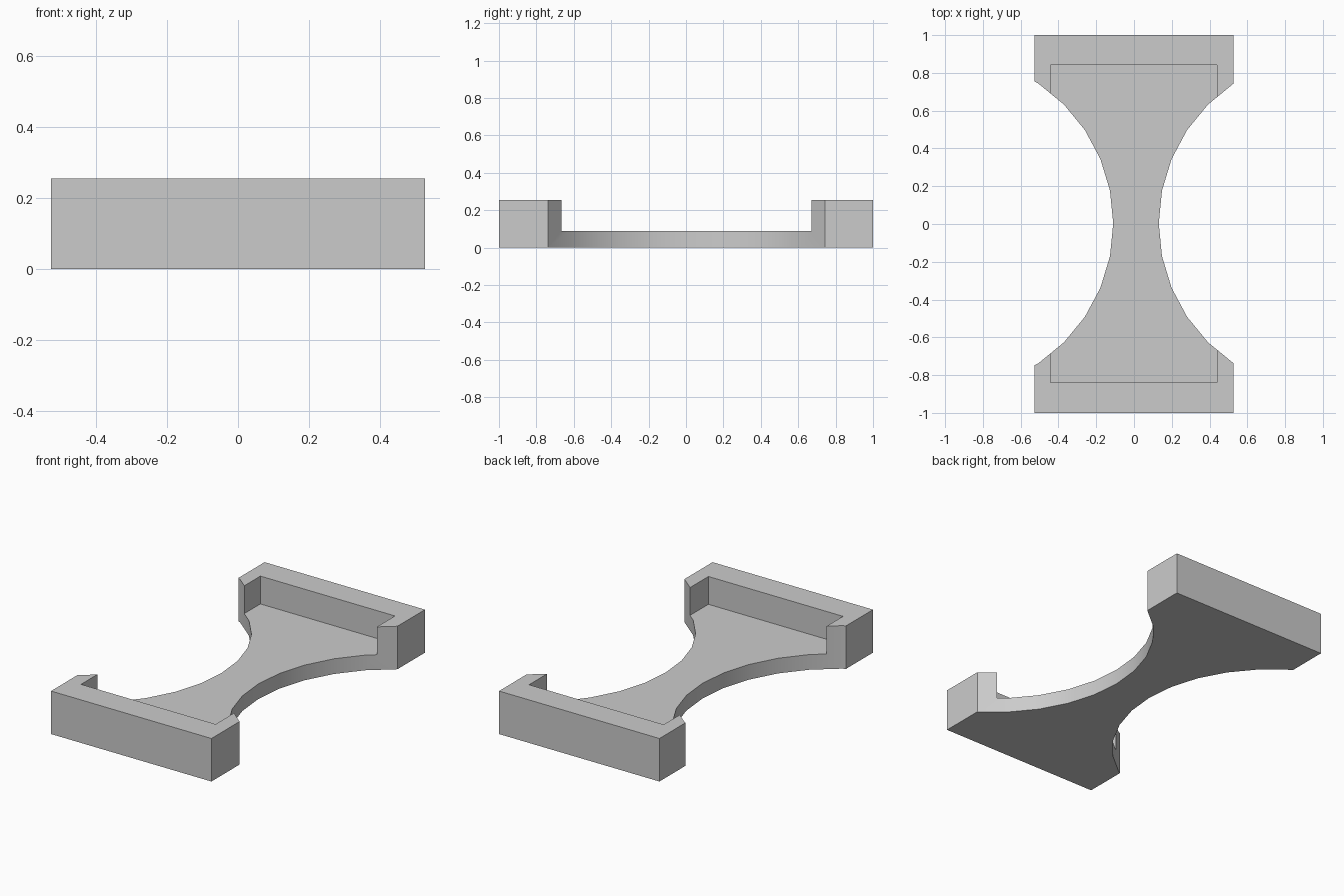
import bpy

cube = bpy.data.objects.get("Cube")
if cube:
    bpy.data.objects.remove(cube, do_unlink=True)

HALF_X, HEIGHT, FLOOR = 0.526, 0.255, 0.09

grey = bpy.data.materials.new("plain_grey")
grey.use_nodes = True
COLOUR = (0.6, 0.6, 0.6, 1)
grey.diffuse_color = COLOUR
grey.node_tree.nodes["Principled BSDF"].inputs["Base Color"].default_value = COLOUR


def box(name, low, high):
    """Add a box spanning two opposite corners."""
    bpy.ops.mesh.primitive_cube_add(size=1, location=[(a + b) / 2 for a, b in zip(low, high)])
    obj = bpy.context.object
    obj.name = name
    obj.scale = [b - a for a, b in zip(low, high)]
    bpy.ops.object.transform_apply(location=True, rotation=False, scale=True)
    obj.data.materials.append(grey)
    return obj


def cut(target, cutter):
    """Subtract the cutter from the target and discard it."""
    cutter.hide_render = True
    mod = target.modifiers.new("cut", 'BOOLEAN')
    mod.operation = 'DIFFERENCE'
    mod.solver = 'EXACT'
    mod.object = cutter
    bpy.context.view_layer.objects.active = target
    bpy.ops.object.modifier_apply(modifier=mod.name)
    bpy.data.objects.remove(cutter, do_unlink=True)


# Full-height block
holder = box("holder_tray", (-HALF_X, -1, 0), (HALF_X, 1, HEIGHT))

# Rounded waist scooped out of both long sides
for x in (1.021, -1.0):
    bpy.ops.mesh.primitive_cylinder_add(vertices=32, radius=0.89, depth=1, location=(x, 0.003, 0))
    waist = bpy.context.object
    waist.name = "waist_cutter"
    waist.data.materials.append(grey)
    cut(holder, waist)

# Rectangular pocket leaving a floor and a lipped rim at each end
cut(holder, box("pocket_cutter", (-0.443, -0.838, FLOOR), (0.44, 0.842, 1)))

# Smooth waist walls with crisp corners
bpy.ops.object.select_all(action='DESELECT')
holder.select_set(True)
bpy.context.view_layer.objects.active = holder
bpy.ops.object.shade_smooth_by_angle()
